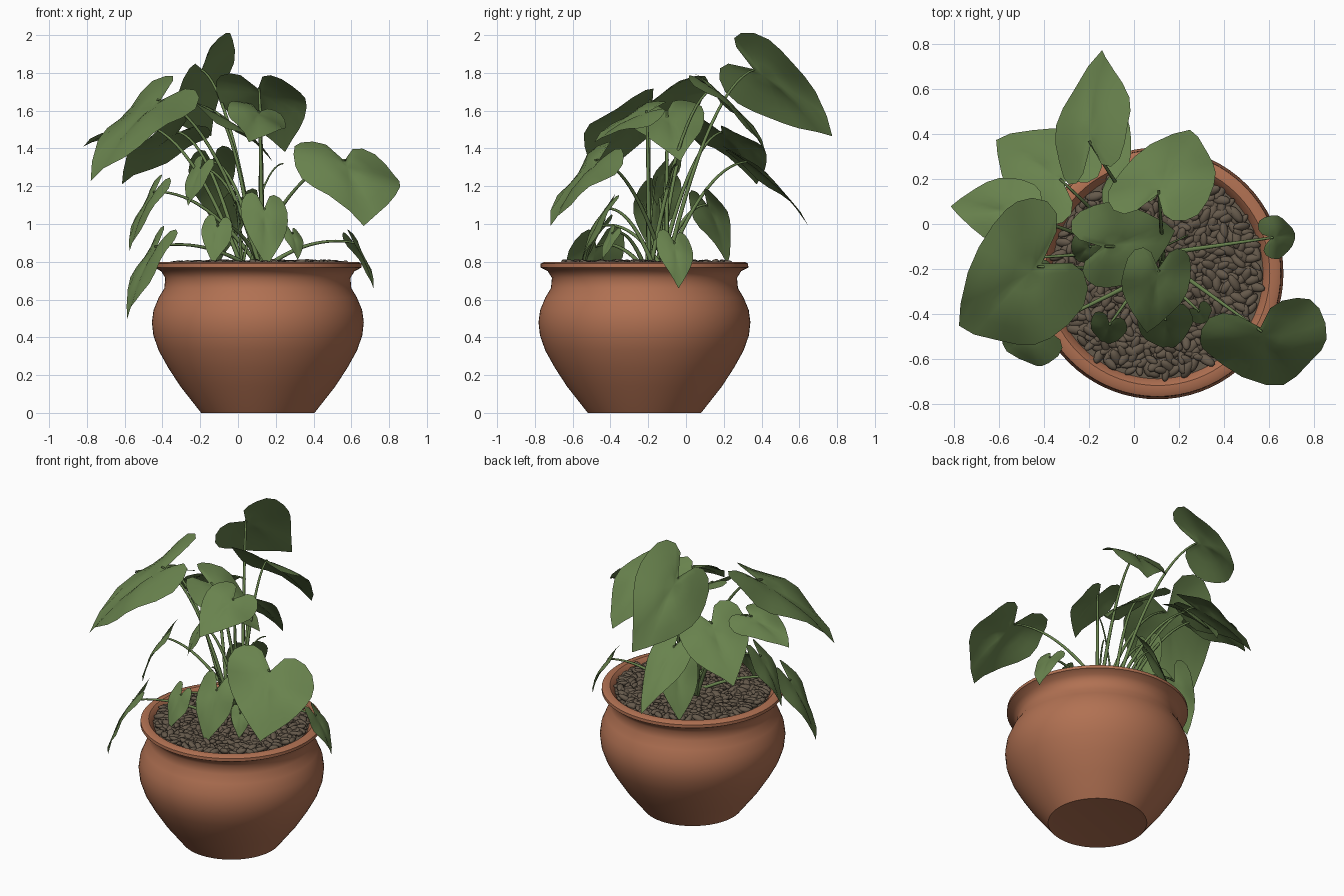
import bpy, bmesh, math, random
from mathutils import Vector, Matrix, Euler

if "Cube" in bpy.data.objects:
    bpy.data.objects.remove(bpy.data.objects["Cube"])

random.seed(4)
PX, PY = 0.105, -0.22          # pot axis


def material(name, col):
    m = bpy.data.materials.new(name)
    m.diffuse_color = (*col, 1)
    m.use_nodes = True
    m.node_tree.nodes["Principled BSDF"].inputs["Base Color"].default_value = m.diffuse_color
    return m


CLAY = material("terracotta", (0.44, 0.165, 0.085))
LEAF = material("leaf_green", (0.14, 0.225, 0.075))
STONE = material("pebble_brown", (0.13, 0.10, 0.07))


def finish(bm, name, mat):
    me = bpy.data.meshes.new(name)
    bm.to_mesh(me)
    bm.free()
    for p in me.polygons:
        p.use_smooth = True
    me.materials.append(mat)
    ob = bpy.data.objects.new(name, me)
    bpy.context.collection.objects.link(ob)
    return ob


def lathe(name, profile, mat, seg=72):
    bm = bmesh.new()
    vs = [bm.verts.new((r, 0, z)) for r, z in profile]
    es = [bm.edges.new(p) for p in zip(vs, vs[1:])]
    bmesh.ops.spin(bm, geom=vs + es, axis=(0, 0, 1), cent=(0, 0, 0),
                   steps=seg, angle=2 * math.pi)
    bmesh.ops.remove_doubles(bm, verts=bm.verts, dist=1e-4)
    bmesh.ops.recalc_face_normals(bm, faces=bm.faces)
    ob = finish(bm, name, mat)
    ob.location = (PX, PY, 0)
    ob.select_set(True)
    bpy.context.view_layer.objects.active = ob
    bpy.ops.object.shade_smooth_by_angle(angle=math.radians(40))
    ob.select_set(False)


# Pot: flat foot, round belly, pinched neck, flared rim, inner wall
lathe("pot", [(0, 0.004), (0.27, 0.004), (0.30, 0), (0.41, 0.14),
              (0.475, 0.24), (0.525, 0.33), (0.553, 0.41), (0.561, 0.48), (0.552, 0.545),
              (0.525, 0.61), (0.495, 0.66), (0.49, 0.715), (0.512, 0.75),
              (0.55, 0.77), (0.549, 0.79), (0.53, 0.80), (0.50, 0.80),
              (0.47, 0.77), (0.465, 0.72)], CLAY)

# Soil disc under the pebbles
lathe("soil", [(0, 0.77), (0.472, 0.77)], STONE, 48)

# Pebbles scattered in a sunflower pattern
bm = bmesh.new()
N = 620
for i in range(N):
    r = 0.455 * math.sqrt((i + 0.5) / N)
    a = i * 2.39996
    s = random.uniform(0.85, 1.3)
    rot = Euler((random.uniform(-.5, .5), random.uniform(-.5, .5), random.uniform(0, 6.3)))
    loc = Vector((PX + r * math.cos(a), PY + r * math.sin(a), 0.78 + random.uniform(-.006, .012)))
    mat = Matrix.LocRotScale(loc, rot, Vector((0.036, 0.018, 0.014)) * s)
    bmesh.ops.create_icosphere(bm, subdivisions=2, radius=1, matrix=mat)
finish(bm, "pebbles", STONE)

# Half outline of a heart leaf: (along length, across width)
HALF = [(-0.02, 0), (-0.26, 0.13), (-0.31, 0.24), (-0.27, 0.36), (-0.16, 0.45),
        (0, 0.495), (0.16, 0.50), (0.32, 0.465), (0.48, 0.39), (0.64, 0.285),
        (0.85, 0.125), (1, 0)]
OUTLINE = HALF + [(u, -v) for u, v in HALF[-2:0:-1]]


def leaf(name, B, T, width, roll, turn=0, arch=0.2, fold=0.3):
    """Heart blade from joint B to tip T; roll lifts one side, turn skews the width."""
    L = T - B
    W = Vector((L.y, -L.x, 0)).normalized() * width
    W = Matrix.Rotation(math.radians(turn), 3, 'Z') @ W + Vector((0, 0, roll))
    n = W.cross(L).normalized()
    if n.z < 0:
        n = -n
    ph = random.uniform(0, 6.3)
    bm = bmesh.new()

    def put(u, v):
        h = arch * L.length * u * (1 - u) - fold * width * v * v
        h += 0.1 * width * math.sin(7 * u + ph) * v
        h -= 0.03 * width * math.exp(-(v / 0.06) ** 2)      # midrib groove
        return bm.verts.new(B + L * u + W * v + n * h)

    cu = 0.1
    centre = put(cu, 0)
    prev = None
    k = len(OUTLINE)
    for f in (0.25, 0.5, 0.75, 1.0):
        ring = [put(cu + (u - cu) * f, v * f) for u, v in OUTLINE]
        for i in range(k):
            j = (i + 1) % k
            if prev:
                bm.faces.new((prev[i], ring[i], ring[j], prev[j]))
            else:
                bm.faces.new((centre, ring[i], ring[j]))
        prev = ring
    bmesh.ops.recalc_face_normals(bm, faces=bm.faces)
    if sum(f.normal.dot(n) for f in bm.faces) < 0:
        bmesh.ops.reverse_faces(bm, faces=bm.faces)
    finish(bm, name + "_leaf", LEAF)


def stem(name, B, thick=0.011):
    """Arching stalk from the crown of the plant to the leaf joint."""
    a = random.uniform(0, 6.3)
    root = Vector((0.08 + 0.06 * math.cos(a), -0.16 + 0.06 * math.sin(a), 0.76))
    ctrl = root.lerp(B, 0.5)
    ctrl.z = B.z - 0.12 * (B.z - 0.8) + 0.06
    cu = bpy.data.curves.new(name, 'CURVE')
    cu.dimensions = '3D'
    cu.bevel_depth = thick
    cu.bevel_resolution = 2
    cu.use_fill_caps = True
    sp = cu.splines.new('POLY')
    n = 14
    sp.points.add(n)
    for i in range(n + 1):
        t = i / n
        p = root * (1 - t) ** 2 + ctrl * 2 * t * (1 - t) + B * t * t
        sp.points[i].co = (*p, 1)
        sp.points[i].radius = 1.1 - 0.6 * t
    cu.materials.append(LEAF)
    bpy.context.collection.objects.link(bpy.data.objects.new(name + "_stem", cu))


# Large leaves: name, stem joint, tip, width, roll, turn in degrees
for name, b, t, w, roll, turn in [
        ("top_back", (-.2, .37, 1.82), (-.15, .78, 1.47), .36, .33, 32),
        ("upper_back", (.11, .15, 1.72), (.25, .43, 1.39), .45, 0, 22),
        ("upper_front", (.11, -.21, 1.6), (.06, -.49, 1.44), .31, .1, 10),
        ("upper_middle", (-.13, -.1, 1.6), (.19, -.03, 1.34), .38, -.06, 0),
        ("big_left", (-.43, -.19, 1.66), (-.79, -.46, 1.24), .6, .12, -15),
        ("back_left", (-.33, .2, 1.49), (-.62, .38, 1.22), .43, -.08, 0),
        ("far_left", (-.52, .05, 1.53), (-.82, .08, 1.42), .31, -.05, 0),
        ("big_right", (.57, -.48, 1.34), (.67, -.73, 1), .56, .08, -10),
        ("low_back", (-.14, .33, 1.33), (-.12, .65, 1), .25, .06, 0)]:
    leaf(name, Vector(b), Vector(t), w, roll, turn)
    stem(name, Vector(b))

# Small drooping leaves: name, stem joint, heading in degrees, length
for name, b, heading, size in [
        ("hanging_left", (-.44, -.48, .88), 200, .41),
        ("lower_left", (-.45, -.15, 1.17), 195, .34),
        ("small_right", (.62, -.06, .9), 12, .26),
        ("inner_back", (-.02, .12, 1.1), 130, .34),
        ("small_front_left", (-.11, -.45, .99), 255, .22),
        ("small_front", (.14, -.43, 1.08), 275, .33),
        ("small_front_right", (.29, -.39, .95), 297, .15),
        ("inner_left", (-.2, -.1, 1.3), 220, .22)]:
    a = math.radians(heading)
    b = Vector(b)
    leaf(name, b, b + Vector((.4 * math.cos(a), .4 * math.sin(a), -.92)) * size, size * .75, .03)
    stem(name, b)

# Thin young shoots without leaves
for i, z in enumerate((1.32, 1.25, 1.12)):
    stem("shoot_%d" % i, Vector((.24 - .13 * i, -.05 - .1 * i, z)), 0.007)
